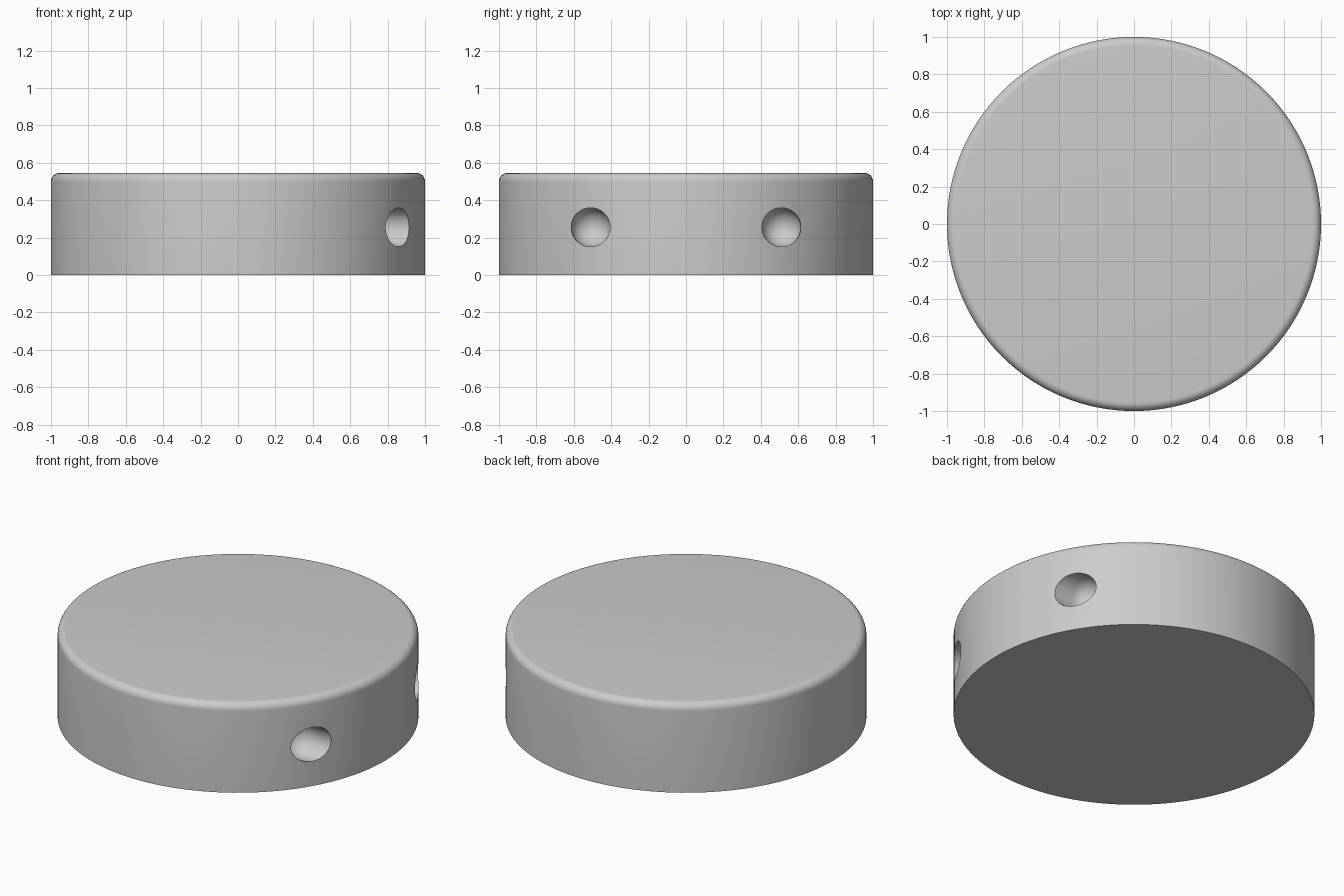
import bpy, bmesh, math
from mathutils import Matrix

if "Cube" in bpy.data.objects:
    bpy.data.objects.remove(bpy.data.objects["Cube"])

HEIGHT, RADIUS, FILLET = 0.545, 1.0, 0.045
HOLE_R, HOLE_Y, HOLE_Z, HOLE_END = 0.104, 0.51, 0.255, 0.79


def lathe(name, profile, steps, matrix=Matrix()):
    """Spin an (r, z) profile about z, then place it with a matrix."""
    bm = bmesh.new()
    verts = [bm.verts.new((r, 0, z)) for r, z in profile]
    edges = [bm.edges.new(pair) for pair in zip(verts, verts[1:])]
    bmesh.ops.spin(bm, geom=verts + edges, cent=(0, 0, 0), axis=(0, 0, 1),
                   angle=2 * math.pi, steps=steps, use_merge=True)
    bmesh.ops.remove_doubles(bm, verts=bm.verts, dist=1e-5)
    bmesh.ops.transform(bm, matrix=matrix, verts=bm.verts)
    bmesh.ops.recalc_face_normals(bm, faces=bm.faces)
    mesh = bpy.data.meshes.new(name)
    bm.to_mesh(mesh)
    bm.free()
    obj = bpy.data.objects.new(name, mesh)
    bpy.context.collection.objects.link(obj)
    return obj


def arc(cr, cz, radius, start, end, n):
    angles = [math.radians(start + (end - start) * i / n) for i in range(n + 1)]
    return [(cr + radius * math.cos(a), cz + radius * math.sin(a)) for a in angles]


# Disc body with a rounded top rim
rim = arc(RADIUS - FILLET, HEIGHT - FILLET, FILLET, 0, 90, 8)
body = lathe("disc_body", [(0, 0), (RADIUS, 0)] + rim + [(0, HEIGHT)], 128)

# Two round-bottomed sockets bored along x into the right side
for side in (-1, 1):
    place = Matrix.Translation((HOLE_END, side * HOLE_Y, HOLE_Z)) @ Matrix.Rotation(math.pi / 2, 4, 'Y')
    dome = arc(0, 0, HOLE_R, -90, 0, 12)
    cutter = lathe("socket_cutter", dome + [(HOLE_R, 0.4), (0, 0.4)], 48, place)
    cutter.hide_render = True
    cutter.hide_set(True)
    mod = body.modifiers.new("socket", 'BOOLEAN')
    mod.operation = 'DIFFERENCE'
    mod.solver = 'EXACT'
    mod.object = cutter

# Bake the cuts, drop the cutters, smooth the curved faces
bpy.context.view_layer.objects.active = body
body.select_set(True)
for mod in list(body.modifiers):
    cutter = mod.object
    bpy.ops.object.modifier_apply(modifier=mod.name)
    bpy.data.objects.remove(cutter)
bpy.ops.object.shade_smooth_by_angle(angle=math.radians(30))
